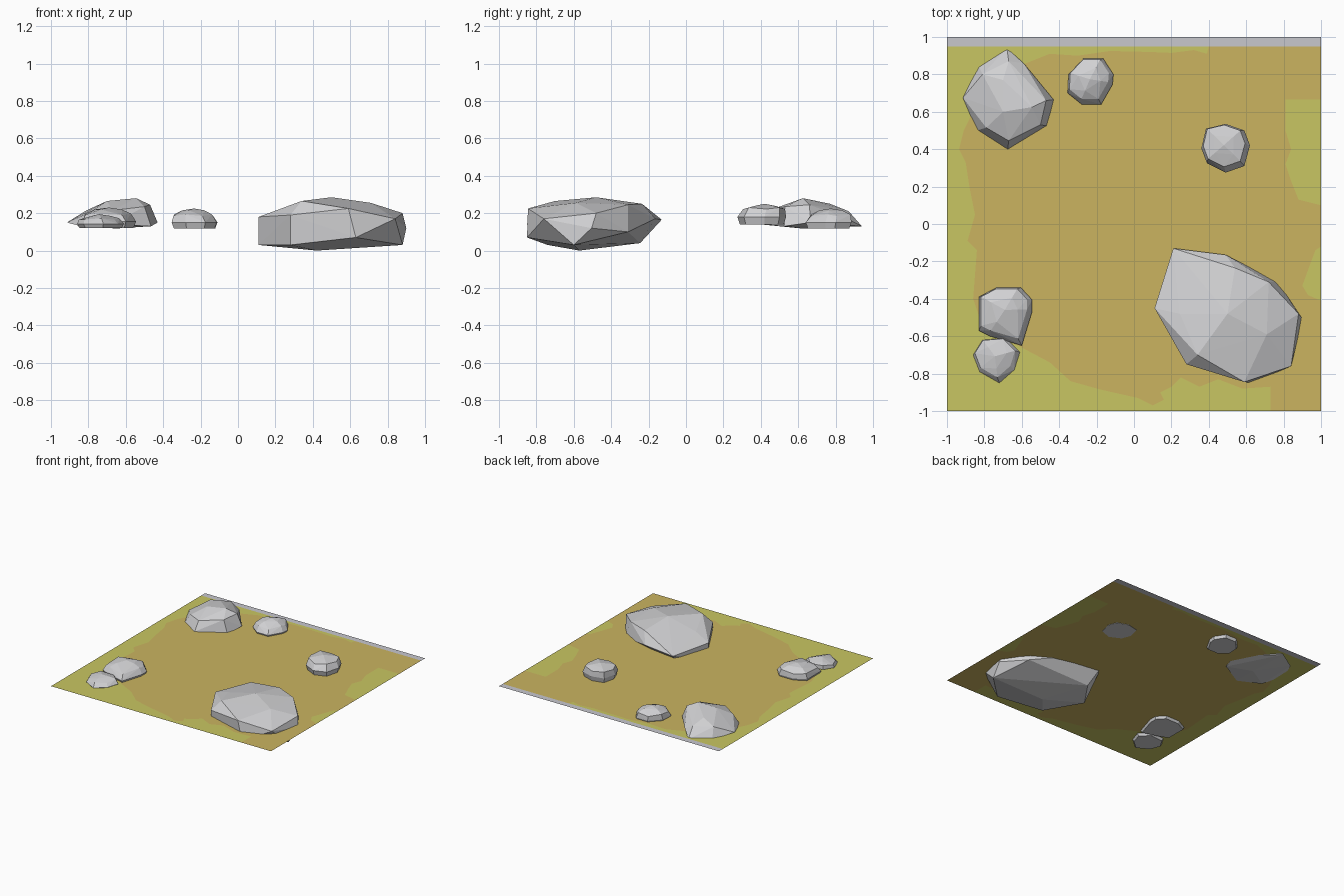
import bpy, bmesh
from mathutils import Vector
from mathutils.geometry import delaunay_2d_cdt

if "Cube" in bpy.data.objects:
    bpy.data.objects.remove(bpy.data.objects["Cube"])

GROUND_Z = 0.14


def material(name, srgb):
    m = bpy.data.materials.new(name)
    m.diffuse_color = [((c / 255 + 0.055) / 1.055) ** 2.4 for c in srgb] + [1]
    m.use_nodes = True
    m.node_tree.nodes["Principled BSDF"].inputs["Base Color"].default_value = m.diffuse_color
    return m


grass = material("yellow_green_grass", (201, 198, 98))
dirt = material("sandy_dirt", (203, 180, 96))
kerb = material("pale_grey_kerb", (200, 200, 206))
stone = material("light_grey_stone", (209, 209, 211))


def add_object(name, mesh):
    ob = bpy.data.objects.new(name, mesh)
    bpy.context.collection.objects.link(ob)
    return ob


# Ground sheet: grass square, ragged dirt patch and kerb strip cut into one plane
def ground():
    square = [(-1, -1), (1, -1), (1, 1), (-1, 1)]
    strip = [(-1, .95), (1, .95), (1, 1), (-1, 1)]
    patch = [(.40, .95), (.39, .91), (.32, .93), (.2, .915), (.08, .92), (-.13, .925),
             (-.3, .9), (-.45, .91), (-.6, .85), (-.75, .78), (-.85, .66), (-.88, .56),
             (-.91, .5), (-.935, .4), (-.9, .33), (-.88, .2), (-.85, .05), (-.89, -.09),
             (-.84, -.14), (-.86, -.4), (-.8, -.58), (-.62, -.65), (-.45, -.74),
             (-.34, -.84), (-.18, -.885), (.02, -.93), (.1, -.97), (.16, -.94),
             (.14, -.9), (.2, -.87), (.25, -.82), (.35, -.87), (.45, -.83), (.58, -.88),
             (.73, -.87), (.73, -1), (1, -1), (1, -.41), (.93, -.38), (.9, -.33),
             (.94, -.22), (.97, -.14), (1, -.12), (1, .1), (.88, .13), (.84, .23),
             (.81, .32), (.84, .4), (.81, .5), (.81, .665), (1, .665), (1, .95)]
    verts, faces = [], []
    for loop in (square, strip, patch):
        faces.append(list(range(len(verts), len(verts) + len(loop))))
        verts += [Vector(p) for p in loop]
    co, _, tris, _, _, origin = delaunay_2d_cdt(verts, [], faces, 1, 1e-5)
    me = bpy.data.meshes.new("ground")
    me.from_pydata([(p.x, p.y, GROUND_Z) for p in co], [], [list(t) for t in tris])
    for m in (grass, dirt, kerb):
        me.materials.append(m)
    for poly, src in zip(me.polygons, origin):
        poly.material_index = 2 if 1 in src else 1 if 2 in src else 0
    bm = bmesh.new()
    bm.from_mesh(me)
    for f in bm.faces:
        f.normal_update()
        if f.normal.z < 0:
            f.normal_flip()
    bm.to_mesh(me)
    bm.free()
    add_object("ground", me)


# A faceted boulder is the convex hull of its corner points
def boulder(name, points):
    bm = bmesh.new()
    for p in points:
        bm.verts.new(p)
    bmesh.ops.convex_hull(bm, input=bm.verts[:])
    bmesh.ops.delete(bm, geom=[v for v in bm.verts if not v.link_faces], context='VERTS')
    bmesh.ops.recalc_face_normals(bm, faces=bm.faces[:])
    me = bpy.data.meshes.new(name)
    bm.to_mesh(me)
    bm.free()
    me.materials.append(stone)
    add_object(name, me)


# A small stone: footprint, shoulder ring leaning back-left, smaller crown and a peak
def small_stone(name, outline, low, mid, high, lean=(-.008, .012)):
    c = sum((Vector(p) for p in outline), Vector((0, 0))) / len(outline)
    shift = Vector(lean)
    pts = []
    for i, p in enumerate(outline):
        d = Vector(p) - c
        pts.append((*(c + d * .9), low))
        pts.append((*(c + d), (low + mid) / 2))
        pts.append((*(c + d * .86 + shift), mid + .008 * (i % 2)))
        if i % 2:
            pts.append((*(c + d * .5 + shift), high - .01))
    pts.append((*(c + shift), high))
    boulder(name, pts)


ground()

boulder("large_boulder", [
    (.21, -.13, .165), (.11, -.45, .18), (.11, -.45, .03), (.28, -.75, .19),
    (.28, -.74, .03), (.59, -.845, .225), (.63, -.85, .07), (.84, -.76, .17),
    (.88, -.60, .03), (.90, -.505, .12), (.88, -.48, .20), (.77, -.31, .10),
    (.72, -.31, .245), (.49, -.165, .17), (.54, -.235, .25), (.50, -.48, .285),
    (.34, -.70, .265), (.245, -.48, .225), (.71, -.59, .255),
    (.42, -.57, 0), (.25, -.245, .04)])

boulder("medium_boulder", [
    (-.68, .94, .13), (-.83, .845, .13), (-.915, .675, .15), (-.84, .50, .13),
    (-.675, .40, .14), (-.465, .525, .13), (-.43, .665, .15), (-.59, .86, .17),
    (-.81, .80, .215), (-.545, .625, .28), (-.70, .77, .25), (-.47, .66, .245),
    (-.79, .515, .205), (-.67, .445, .215), (-.50, .53, .235), (-.67, .87, .21),
    (-.70, .60, .265), (-.65, .62, .118)])

small_stone("back_stone", [
    (-.27, .885), (-.165, .885), (-.11, .80), (-.115, .745),
    (-.175, .64), (-.28, .64), (-.355, .70), (-.35, .80)], .117, .185, .225)

small_stone("right_stone", [
    (.49, .535), (.385, .51), (.36, .405), (.39, .325),
    (.49, .275), (.59, .31), (.62, .42), (.59, .50)], .138, .222, .25)

small_stone("left_stone", [
    (-.735, -.34), (-.605, -.34), (-.545, -.405), (-.545, -.47),
    (-.60, -.65), (-.77, -.60), (-.83, -.57), (-.83, -.39)], .12, .19, .23)

small_stone("front_left_stone", [
    (-.86, -.70), (-.81, -.62), (-.685, -.61), (-.61, -.685),
    (-.64, -.78), (-.72, -.85), (-.825, -.79)], .12, .165, .195)
